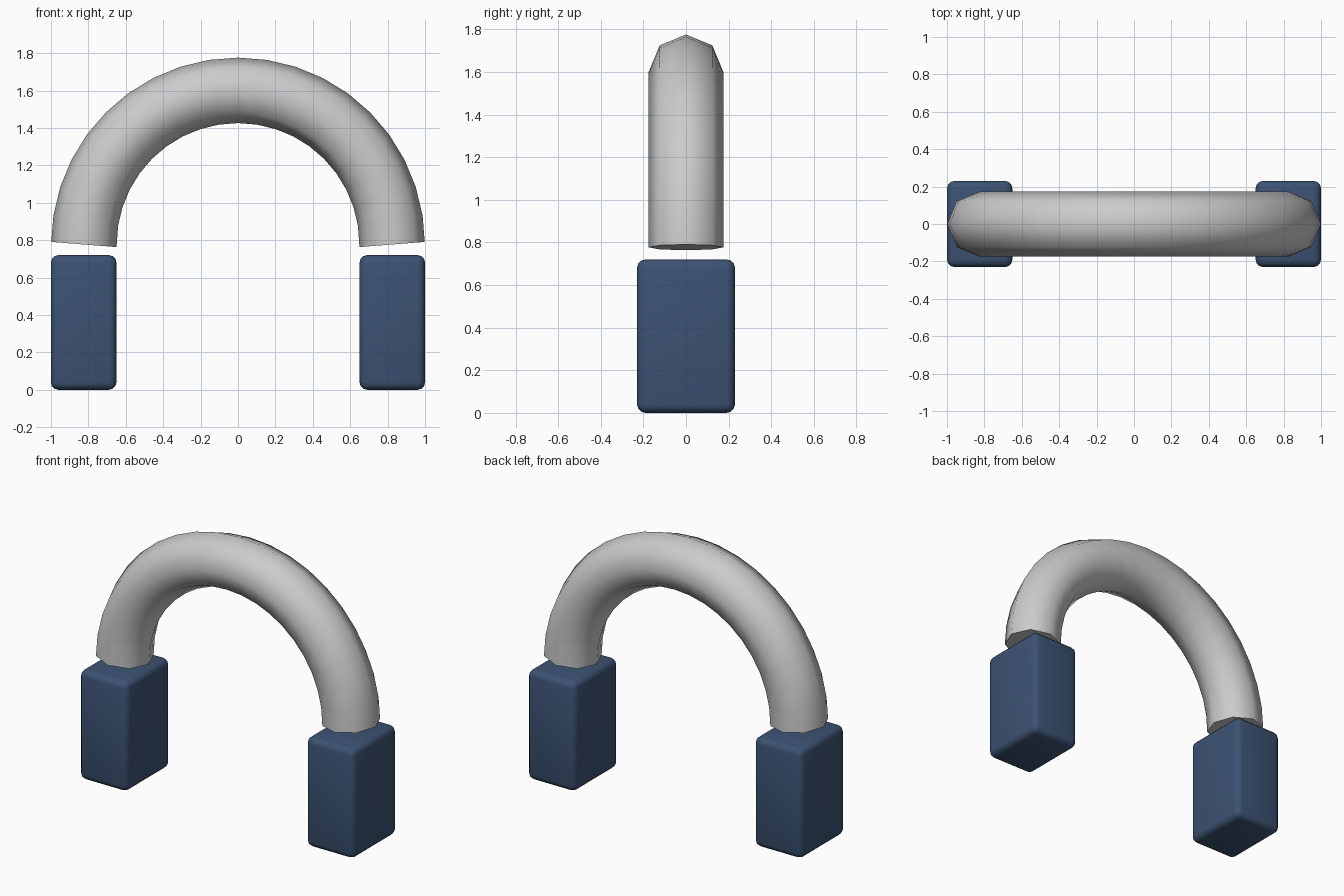
import bpy, bmesh, math

if "Cube" in bpy.data.objects:
    bpy.data.objects.remove(bpy.data.objects["Cube"])

R, r, ZC = 0.824, 0.175, 0.777   # arch radius, tube radius, arch centre height
STEPS, SIDES = 20, 8

# Steel arch: octagonal tube swept along a half circle, ends tilted by half a step
path = [math.pi * i / STEPS for i in range(STEPS + 1)]
half = math.pi / STEPS / 2
bm = bmesh.new()
rings = []
for i, a in enumerate(path):
    n = a + (half if i == 0 else -half if i == STEPS else 0)
    cx, cz = R * math.cos(a), ZC + R * math.sin(a)
    ring = []
    for k in range(SIDES):
        t = 2 * math.pi * k / SIDES
        d = r * math.cos(t)
        ring.append(bm.verts.new((cx + d * math.cos(n), r * math.sin(t), cz + d * math.sin(n))))
    rings.append(ring)
for A, B in zip(rings, rings[1:]):
    for k in range(SIDES):
        j = (k + 1) % SIDES
        bm.faces.new((A[k], A[j], B[j], B[k]))
bm.faces.new(rings[0])
bm.faces.new(rings[-1])
bmesh.ops.recalc_face_normals(bm, faces=bm.faces)
mesh = bpy.data.meshes.new("arch_tube")
bm.to_mesh(mesh)
bm.free()
arch = bpy.data.objects.new("arch_tube", mesh)
bpy.context.collection.objects.link(arch)
bpy.context.view_layer.objects.active = arch
arch.select_set(True)
bpy.ops.object.shade_smooth_by_angle(angle=math.radians(50))

# Blue end blocks with rounded edges
blue = bpy.data.materials.new("blue")
blue.diffuse_color = (0.045, 0.085, 0.17, 1)
blue.use_nodes = True
blue.node_tree.nodes["Principled BSDF"].inputs["Base Color"].default_value = blue.diffuse_color
for name, s in (("left_block", -1), ("right_block", 1)):
    bpy.ops.mesh.primitive_cube_add(size=1, location=(s * 0.825, 0, 0.36))
    block = bpy.context.object
    block.name = name
    block.scale = (0.35, 0.46, 0.72)
    bpy.ops.object.transform_apply(location=False, rotation=False, scale=True)
    block.data.materials.append(blue)
    bevel = block.modifiers.new("bevel", 'BEVEL')
    bevel.width = 0.04
    bevel.segments = 3
    bpy.ops.object.modifier_apply(modifier="bevel")
    bpy.ops.object.shade_smooth_by_angle(angle=math.radians(40))
